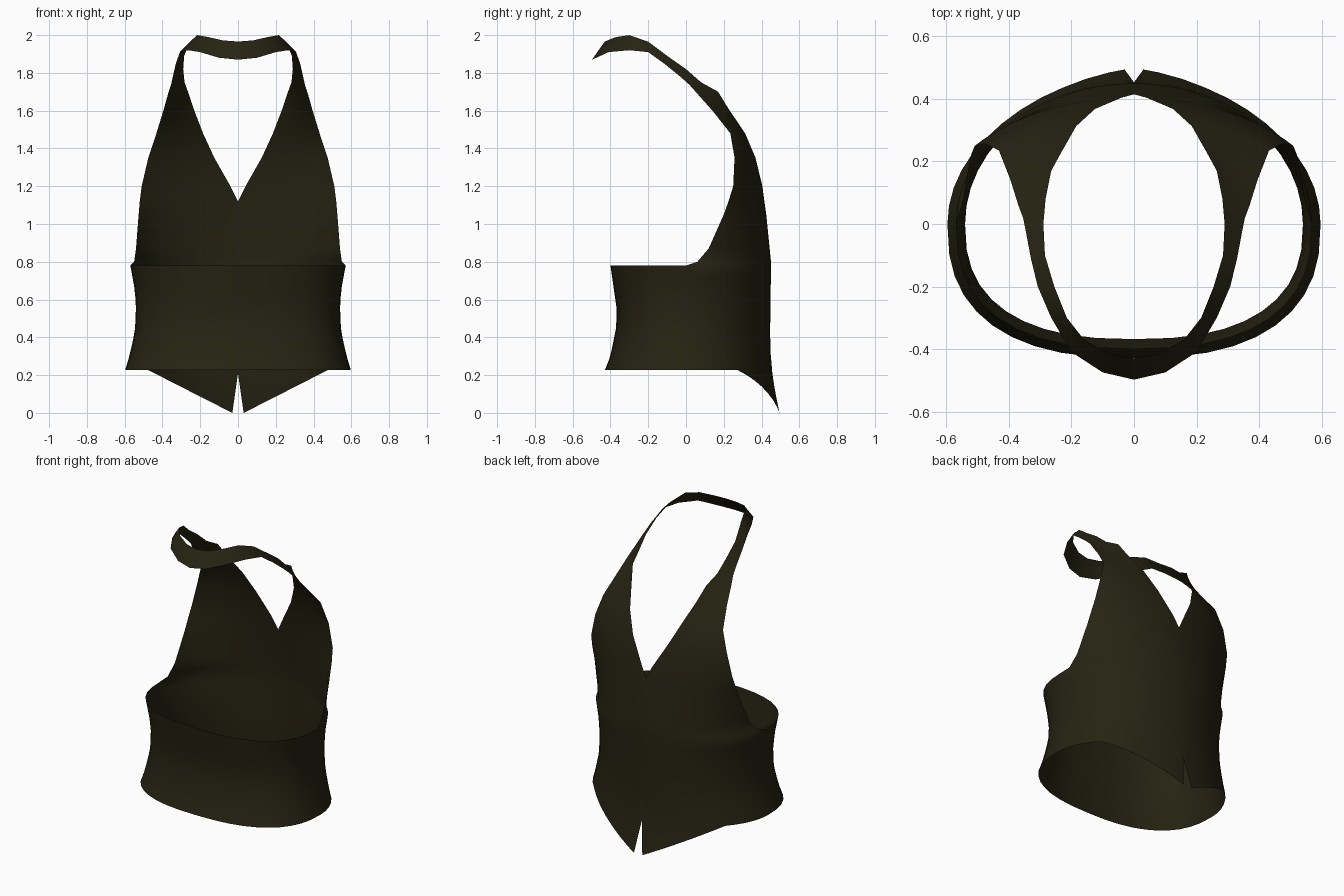
import bpy
import bmesh
from math import sin, cos, asin, acos, pi
from mathutils import Vector

cube = bpy.data.objects.get("Cube")
if cube:
    bpy.data.objects.remove(cube, do_unlink=True)


def interp(table, z):
    """Piecewise linear lookup in a list of (z, value)."""
    if z <= table[0][0]:
        return table[0][1]
    for (z0, v0), (z1, v1) in zip(table, table[1:]):
        if z <= z1:
            return v0 + (v1 - v0) * (z - z0) / (z1 - z0)
    return table[-1][1]


def add_grid(bm, rows):
    """Skin a list of equally long point rows, facing outwards."""
    verts = [[bm.verts.new(p) for p in row] for row in rows]
    for low, high in zip(verts, verts[1:]):
        for j in range(len(low) - 1):
            bm.faces.new((low[j], high[j], high[j + 1], low[j + 1]))


# Body profiles by height: half width, front depth, back depth
BAND_TOP = 0.78
width = [(0, .6), (.23, .597), (.3, .575), (.43, .546), (.55, .54), (.65, .546), (BAND_TOP, .57)]
front = [(0, .495), (.1, .472), (.23, .45), (.4, .445), (BAND_TOP, .45)]
back = [(.225, .43), (.3, .4), (.45, .37), (.55, .367), (BAND_TOP, .4)]

# Column fractions across the front half; the second one borders the notch
FRONT_COLS, BACK_COLS, BAND_ROWS = 12, 10, 10
fractions = [0, .032] + [i / FRONT_COLS for i in range(1, FRONT_COLS + 1)]


def hem(j, angle):
    """Hem height: a centre notch, a pointed front, then level."""
    if j == 0:
        return 0.21
    x = 0.6 * sin(angle)
    return 0.228 * min(1, max(0, (x - 0.03) / 0.45))


def front_point(angle, z):
    return Vector((interp(width, z) * sin(angle), interp(front, z) * cos(angle), z))


def back_point(angle, z):
    s, c = abs(sin(angle)) ** 0.8, abs(cos(angle)) ** 0.8
    return Vector((interp(width, z) * s, -interp(back, z) * c, z))


bm = bmesh.new()

# Waist band: pointed front half, then level back half
front_rows, back_rows = [], []
for i in range(BAND_ROWS + 1):
    t = i / BAND_ROWS
    row = []
    for j, f in enumerate(fractions):
        low = hem(j, f * pi / 2)
        row.append(front_point(f * pi / 2, low + (BAND_TOP - low) * t))
    front_rows.append(row)
    z = 0.228 + (BAND_TOP - 0.228) * t
    back_rows.append([back_point(pi / 2 * (1 + k / BACK_COLS), z) if 0 < k < BACK_COLS
                      else Vector((interp(width, z), 0, z)) if k == 0
                      else Vector((0, -interp(back, z), z))
                      for k in range(BACK_COLS + 1)])
add_grid(bm, front_rows)
add_grid(bm, back_rows)

# Front panel: height, neckline x, armhole x, armhole y, front depth
panel = [
    (.8, 0, .55, .06, .45),
    (.87, 0, .54, .12, .443),
    (1.05, 0, .526, .2, .425),
    (1.12, 0, .52, .225, .415),
    (1.2, .04, .51, .25, .405),
    (1.35, .125, .475, .257, .375),
    (1.48, .185, .432, .235, .328),
]
rows = [front_rows[-1]]
for z, neck_x, arm_x, arm_y, depth in panel:
    end = acos(arm_y / depth)
    half = arm_x / sin(end)
    start = asin(neck_x / half)
    angles = [start + (end - start) * f for f in fractions]
    rows.append([Vector((half * sin(a), depth * cos(a), z)) for a in angles])

# Neck strap: neckline edge and armhole edge, from chest to nape
strap = [
    ((.235, .225, 1.61), (.395, .14, 1.6)),
    ((.265, .17, 1.7), (.37, .06, 1.69)),
    ((.283, .08, 1.75), (.355, .02, 1.735)),
    ((.29, 0, 1.82), (.345, -.03, 1.78)),
    ((.285, -.1, 1.89), (.33, -.11, 1.845)),
    ((.255, -.2, 1.965), (.308, -.2, 1.91)),
    ((.215, -.3, 2.0), (.265, -.3, 1.92)),
    ((.16, -.37, 1.99), (.2, -.41, 1.91)),
    ((.08, -.415, 1.972), (.1, -.475, 1.88)),
    ((0, -.43, 1.966), (0, -.498, 1.87)),
]
for inner, outer in strap:
    a, b = Vector(inner), Vector(outer)
    rows.append([a.lerp(b, f) for f in fractions])
add_grid(bm, rows)

bmesh.ops.remove_doubles(bm, verts=bm.verts, dist=0.0005)
mesh = bpy.data.meshes.new("halter_vest")
bm.to_mesh(mesh)
bm.free()
vest = bpy.data.objects.new("halter_vest", mesh)
bpy.context.collection.objects.link(vest)

# Left and right halves
mirror = vest.modifiers.new("mirror", "MIRROR")
mirror.use_axis[0] = True
mirror.use_clip = True
mirror.merge_threshold = 0.001

# Dark olive cloth
cloth = bpy.data.materials.new("dark_olive_cloth")
cloth.use_nodes = True
olive = (0.019, 0.017, 0.006, 1)
cloth.diffuse_color = olive
shader = cloth.node_tree.nodes["Principled BSDF"]
shader.inputs["Base Color"].default_value = olive
shader.inputs["Roughness"].default_value = 0.9
mesh.materials.append(cloth)

bpy.context.view_layer.objects.active = vest
vest.select_set(True)
bpy.ops.object.shade_smooth_by_angle(angle=pi / 3)
